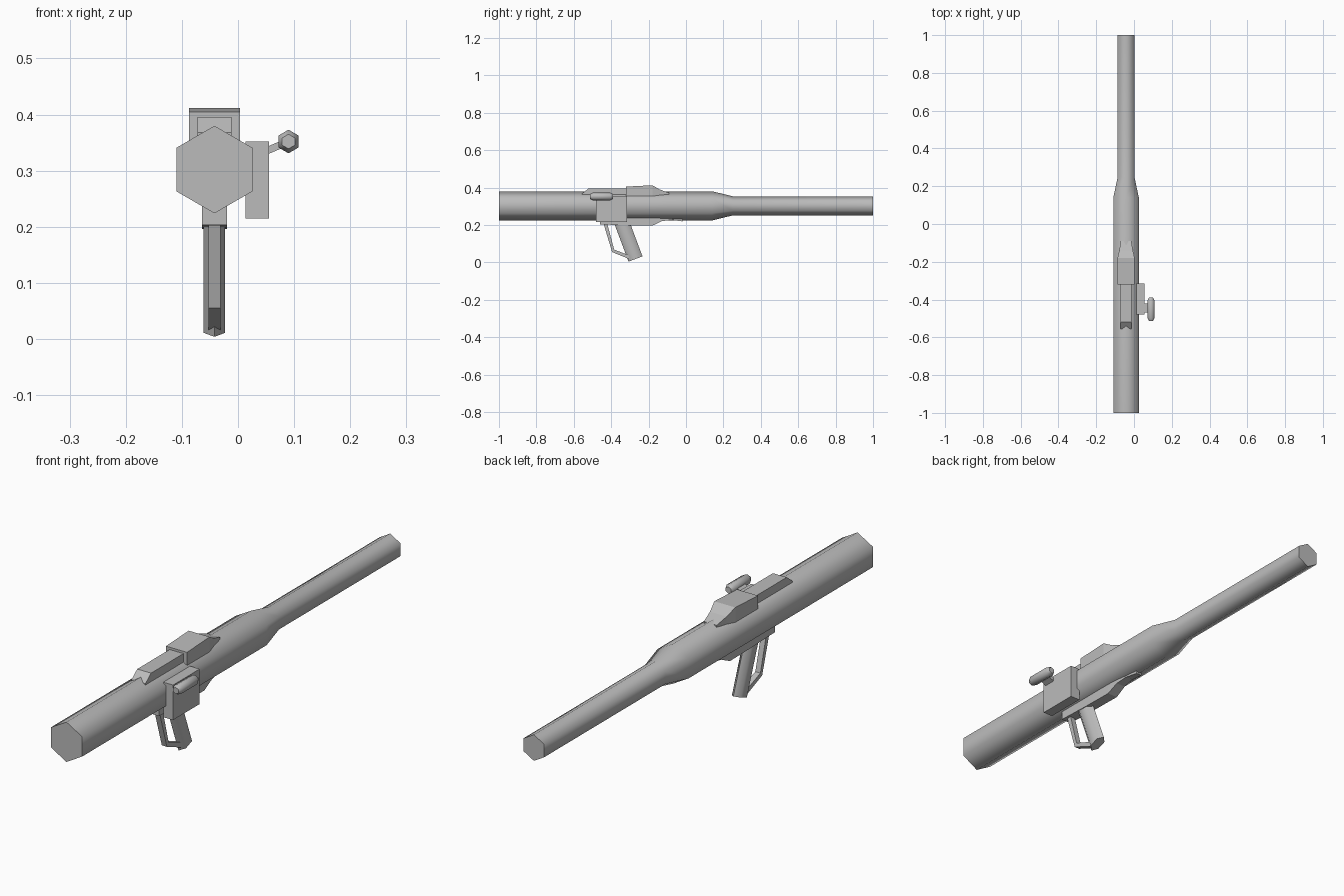
import bpy
import bmesh
from math import sin, cos, pi, radians
from mathutils import Matrix, Vector

if "Cube" in bpy.data.objects:
    bpy.data.objects.remove(bpy.data.objects["Cube"], do_unlink=True)

AXIS_X = -0.042   # centre line of the launcher
AXIS_Z = 0.302

grey = bpy.data.materials.new("plain grey")
grey.use_nodes = True
grey.diffuse_color = (0.5, 0.5, 0.5, 1)
grey.node_tree.nodes["Principled BSDF"].inputs["Base Color"].default_value = (0.5, 0.5, 0.5, 1)


def loft(name, sections, smooth=None):
    """Skin a closed solid over cross-sections with equal point counts."""
    bm = bmesh.new()
    rings = [[bm.verts.new(p) for p in s] for s in sections]
    for a, b in zip(rings, rings[1:]):
        for i in range(len(a)):
            j = (i + 1) % len(a)
            bm.faces.new((a[i], a[j], b[j], b[i]))
    bm.faces.new(rings[0])
    bm.faces.new(rings[-1])
    bmesh.ops.recalc_face_normals(bm, faces=bm.faces)
    mesh = bpy.data.meshes.new(name)
    bm.to_mesh(mesh)
    bm.free()
    obj = bpy.data.objects.new(name, mesh)
    bpy.context.collection.objects.link(obj)
    mesh.materials.append(grey)
    if smooth:
        bpy.ops.object.select_all(action="DESELECT")
        obj.select_set(True)
        bpy.context.view_layer.objects.active = obj
        bpy.ops.object.shade_smooth_by_angle(angle=radians(smooth))
    return obj


def hexagon(x, y, z, r):
    return [(x + r * sin(k * pi / 3), y, z + r * cos(k * pi / 3)) for k in range(6)]


def slab(y, low, high, half):
    """Upright rectangle across the centre line."""
    return [(AXIS_X + sx * half, y, z) for sx, z in ((-1, low), (1, low), (1, high), (-1, high))]


# Hexagonal tube and narrow barrel
loft("launch_tube", [hexagon(AXIS_X, y, AXIS_Z, r) for y, r in
                     ((-1, 0.078), (0.14, 0.078), (0.25, 0.051), (1, 0.051))], 65)

# Top rail and raised housing
loft("top_rail", [slab(*s) for s in ((-0.555, 0.355, 0.368, 0.03),
                                     (-0.52, 0.355, 0.396, 0.03),
                                     (-0.3, 0.355, 0.396, 0.03))])
loft("top_housing", [slab(*s) for s in ((-0.32, 0.35, 0.405, 0.0455),
                                        (-0.18, 0.35, 0.412, 0.0455),
                                        (-0.14, 0.35, 0.389, 0.036),
                                        (-0.09, 0.35, 0.372, 0.028))])

# Mount beneath the tube
loft("grip_mount", [slab(*s) for s in ((-0.46, 0.203, 0.26, 0.022),
                                       (-0.32, 0.198, 0.26, 0.022),
                                       (-0.18, 0.196, 0.26, 0.022),
                                       (-0.13, 0.22, 0.26, 0.02),
                                       (-0.08, 0.227, 0.26, 0.016),
                                       (-0.02, 0.219, 0.26, 0.012))])

# Slanted hexagonal grip
tilt = Matrix.Rotation(radians(20.5), 3, "X")
foot = Vector((AXIS_X, -0.27, 0.018))
loft("grip", [[foot + tilt @ Vector((0.022 * sin(k * pi / 3), 0.04 * cos(k * pi / 3), h))
               for k in range(6)] for h in (0, 0.22)], 65)

# Thin guard behind the grip, given by outer and inner edge points
guard = (((-0.442, 0.21), (-0.422, 0.21)),
         ((-0.395, 0.055), (-0.384, 0.068)),
         ((-0.3, 0.016), (-0.3, 0.036)))
loft("grip_guard", [[(AXIS_X + sx * 0.011, y, z) for sx, (y, z) in
                     ((-1, o), (1, o), (1, i), (-1, i))] for o, i in guard])

# Side box
loft("side_box", [[(x, y, z) for x, z in ((0.013, 0.215), (0.055, 0.215),
                                          (0.055, 0.352), (0.013, 0.352))]
                  for y in (-0.48, -0.315)])

# Sight and its arm
loft("sight_arm", [[(x, y, z + d) for y, d in ((-0.468, -0.007), (-0.42, -0.007),
                                               (-0.42, 0.007), (-0.468, 0.007))]
                   for x, z in ((0.05, 0.335), (0.085, 0.35))])
loft("sight", [hexagon(0.09, y, 0.352, r) for y, r in
               ((-0.513, 0.013), (-0.498, 0.021), (-0.405, 0.021), (-0.39, 0.013))], 65)
